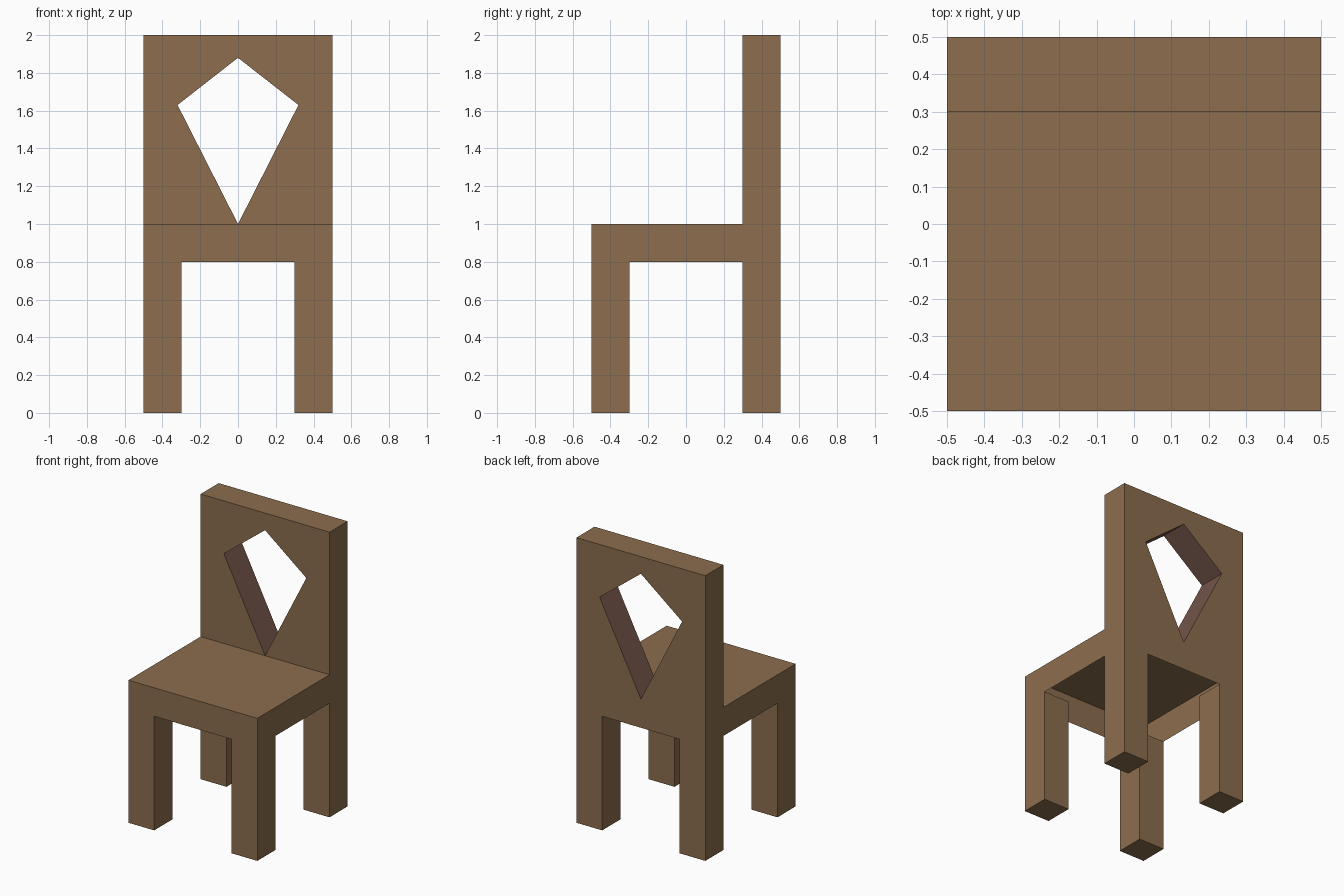
import bpy
import bmesh
from mathutils import Vector

if "Cube" in bpy.data.objects:
    bpy.data.objects.remove(bpy.data.objects["Cube"])


def material(name, rgb):
    m = bpy.data.materials.new(name)
    m.diffuse_color = (*rgb, 1)
    m.use_nodes = True
    m.node_tree.nodes["Principled BSDF"].inputs["Base Color"].default_value = m.diffuse_color
    return m


wood = material("wood brown", (0.262, 0.155, 0.077))
lining_brown = material("reddish brown", (0.178, 0.095, 0.072))


def finish(name, bm, mat):
    bmesh.ops.remove_doubles(bm, verts=bm.verts, dist=0.0001)
    mesh = bpy.data.meshes.new(name)
    bm.to_mesh(mesh)
    bm.free()
    mesh.materials.append(mat)
    obj = bpy.data.objects.new(name, mesh)
    bpy.context.collection.objects.link(obj)
    return obj


def open_box(lo, hi, open_sides):
    """Box between two corners, without the sides facing open_sides."""
    bm = bmesh.new()
    bmesh.ops.create_cube(bm, size=1)
    bm.normal_update()
    gone = [f for f in bm.faces
            if any(f.normal.dot(Vector(d)) > 0.9 for d in open_sides)]
    bmesh.ops.delete(bm, geom=gone, context='FACES')
    lo, hi = Vector(lo), Vector(hi)
    for v in bm.verts:
        v.co = (lo + hi) / 2 + v.co * (hi - lo)
    return bm


def add_face(bm, points, facing):
    """Face through the points, turned towards facing."""
    f = bm.faces.new([bm.verts.new(p) for p in points])
    f.normal_update()
    if f.normal.dot(Vector(facing)) < 0:
        f.normal_flip()


UP, DOWN, FRONT, BACK = (0, 0, 1), (0, 0, -1), (0, -1, 0), (0, 1, 0)

# Seat: hollow underneath and open into the backrest
finish("seat", open_box((-0.5, -0.5, 0.8), (0.5, 0.3, 1), [DOWN, BACK]), wood)

# Legs, hollow into the seat
for sx, side in ((-1, "left"), (1, "right")):
    for sy, end in ((-1, "front"), (1, "back")):
        x0, x1 = sorted((sx * 0.3, sx * 0.5))
        y0, y1 = sorted((sy * 0.3, sy * 0.5))
        finish(f"{end}_{side}_leg", open_box((x0, y0, 0), (x1, y1, 0.8), [UP]), wood)

# Backrest: side and top walls, then front and back panels around the kite hole
TIP, CORNER, APEX = (0, 1), (0.32, 1.63), (0, 1.88)
back = open_box((-0.5, 0.3, 0.8), (0.5, 0.5, 2), [DOWN, FRONT, BACK])
for s in (-1, 1):
    for y, low, facing in ((0.3, 1, FRONT), (0.5, 0.8, BACK)):
        outline = [TIP, CORNER, APEX, (0, 2), (0.5, 2), (0.5, low)]
        if low < 1:
            outline.append((0, low))
        add_face(back, [(s * x, y, z) for x, z in outline], facing)
finish("backrest", back, wood)

# Lining of the kite hole, facing its middle
lining = bmesh.new()
for s in (-1, 1):
    for (xa, za), (xb, zb) in ((TIP, CORNER), (CORNER, APEX)):
        add_face(lining, [(s * xa, 0.3, za), (s * xb, 0.3, zb),
                          (s * xb, 0.5, zb), (s * xa, 0.5, za)], (-s, 0, 0))
finish("backrest_hole_lining", lining, lining_brown)
